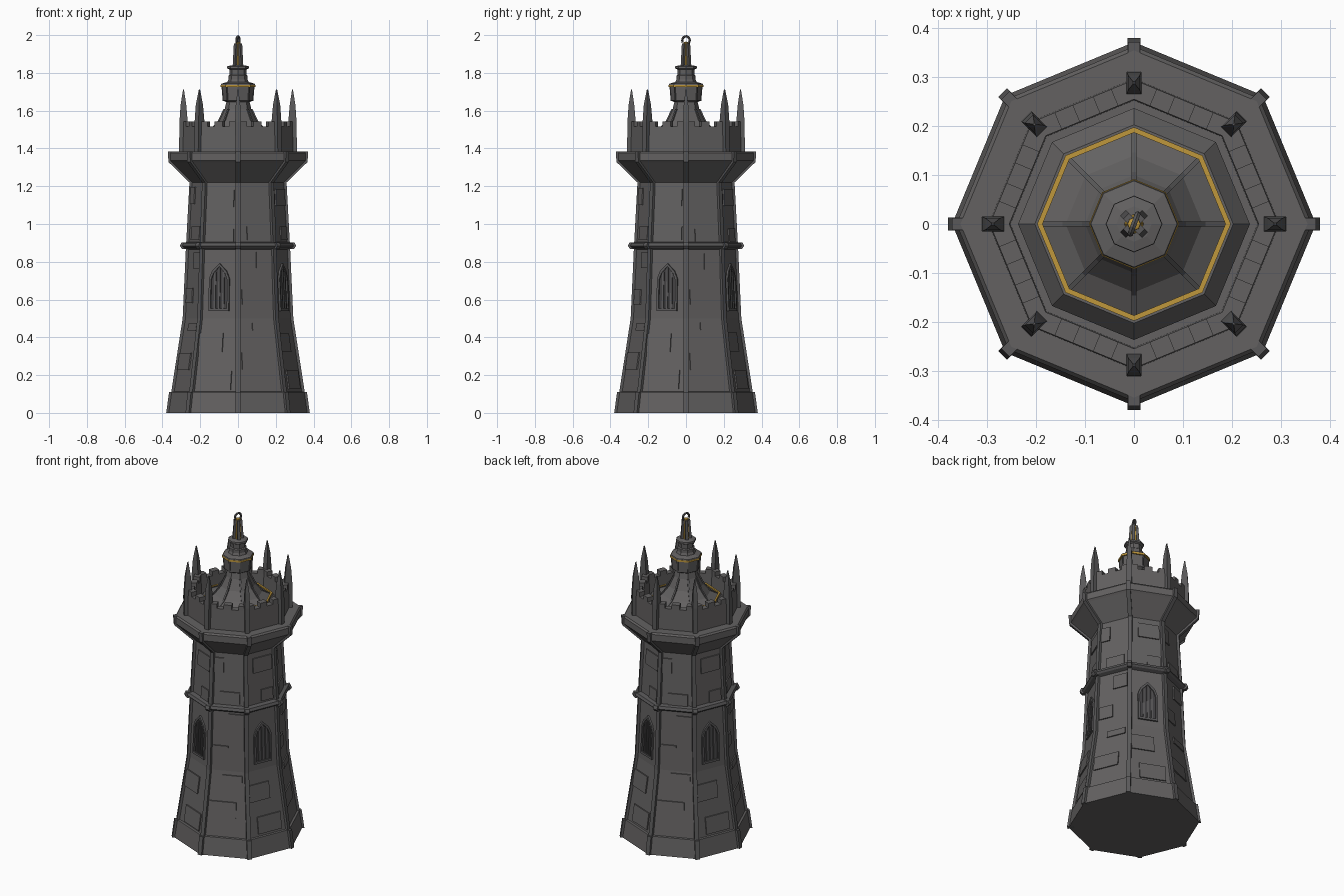
import bpy, bmesh, math, random
from mathutils import Vector

if "Cube" in bpy.data.objects:
    bpy.data.objects.remove(bpy.data.objects["Cube"])

random.seed(4)
C8 = math.cos(math.pi / 8)


def mat(name, r, g, b):
    m = bpy.data.materials.new(name)
    m.diffuse_color = (r, g, b, 1)
    m.use_nodes = True
    m.node_tree.nodes["Principled BSDF"].inputs["Base Color"].default_value = m.diffuse_color
    return m


STONE = mat("grey stone", 0.125, 0.12, 0.12)
TRIM = mat("dark trim stone", 0.10, 0.098, 0.10)
DARK = mat("window shadow", 0.055, 0.053, 0.056)
GOLD = mat("gold", 0.52, 0.31, 0.045)


def finish(name, bm, m):
    bmesh.ops.recalc_face_normals(bm, faces=bm.faces)
    me = bpy.data.meshes.new(name)
    bm.to_mesh(me)
    bm.free()
    me.materials.append(m)
    ob = bpy.data.objects.new(name, me)
    bpy.context.collection.objects.link(ob)
    return ob


def polar(a, r, t, z):
    """Point at angle a, distance r outward, t sideways."""
    return Vector((r * math.cos(a) - t * math.sin(a), r * math.sin(a) + t * math.cos(a), z))


def lathe(name, prof, m, closed=False):
    """Octagonal turning of an (r, z) profile; corners on the axes."""
    bm = bmesh.new()
    rings = []
    for r, z in prof:
        if r == 0:
            rings.append([bm.verts.new((0, 0, z))] * 8)
        else:
            rings.append([bm.verts.new(polar(i * math.pi / 4, r, 0, z)) for i in range(8)])
    pairs = list(zip(rings, rings[1:])) + ([(rings[-1], rings[0])] if closed else [])
    for a, b in pairs:
        for i in range(8):
            j = (i + 1) % 8
            f = list(dict.fromkeys((a[i], a[j], b[j], b[i])))
            if len(f) > 2:
                bm.faces.new(f)
    return finish(name, bm, m)


def hull(bm, pts):
    vs = [bm.verts.new(p) for p in pts]
    res = bmesh.ops.convex_hull(bm, input=vs)
    bmesh.ops.delete(bm, geom=[v for v in res["geom_interior"] if isinstance(v, bmesh.types.BMVert)], context='VERTS')


def ribs(name, prof, w, out, depth, m):
    """Corner strips that follow a profile on all eight corners."""
    bm = bmesh.new()
    for k in range(8):
        a = k * math.pi / 4
        for (r0, z0), (r1, z1) in zip(prof, prof[1:]):
            hull(bm, [polar(a, r + d, t, z) for r, z in ((r0, z0), (r1, z1))
                      for d in (-depth, out) for t in (-w / 2, w / 2)])
    return finish(name, bm, m)


WALL = [(0.345, 0.10), (0.283, 0.5), (0.266, 0.87), (0.247, 1.22)]


def apothem(z):
    for (r0, z0), (r1, z1) in zip(WALL, WALL[1:]):
        if z <= z1:
            break
    return (r0 + (r1 - r0) * (z - z0) / (z1 - z0)) * C8


def plate(bm, a, pts, o0, o1):
    """Flat polygon in (sideways, height) laid on a wall face."""
    lo = [bm.verts.new(polar(a, apothem(z) + o0, t, z)) for t, z in pts]
    hi = [bm.verts.new(polar(a, apothem(z) + o1, t, z)) for t, z in pts]
    n = len(pts)
    bm.faces.new(lo)
    bm.faces.new(hi)
    for i in range(n):
        j = (i + 1) % n
        bm.faces.new((lo[i], lo[j], hi[j], hi[i]))


def rect(t0, t1, z0, z1):
    return [(t0, z0), (t1, z0), (t1, z1), (t0, z1)]


# main tower: plinth, shaft, flared cornice, parapet wall and floor
lathe("tower_body", [(0, 0), (0.372, 0), (0.356, 0.11)] + [(0.343, 0.112)] + WALL[1:] + [
    (0.352, 1.325), (0.363, 1.335), (0.363, 1.375), (0.355, 1.385), (0.297, 1.385),
    (0.295, 1.515), (0.255, 1.515), (0.253, 1.42), (0, 1.42)], STONE)
ribs("plinth_ribs", [(0.369, 0), (0.354, 0.11)], 0.026, 0.011, 0.03, TRIM)
ribs("corner_ribs", WALL + [(0.358, 1.328), (0.362, 1.385)], 0.024, 0.010, 0.02, TRIM)
lathe("string_course", [(0.255, 0.862), (0.29, 0.874), (0.3, 0.884), (0.293, 0.9), (0.255, 0.906)], TRIM, True)
ribs("string_course_corners", [(0.285, 0.868), (0.297, 0.884), (0.288, 0.903)], 0.026, 0.011, 0.03, TRIM)

# merlons and corner spikes
bm = bmesh.new()
for k in range(8):
    a = (k + 0.5) * math.pi / 4
    for t in (-0.085, 0, 0.085):
        hull(bm, [polar(a, r * C8, t + s, z) for r in (0.255, 0.295) for s in (-0.023, 0.023) for z in (1.5, 1.542)])
finish("merlons", bm, STONE)

bm = bmesh.new()
for k in range(8):
    a = k * math.pi / 4
    levels = [(1.38, 0.262, 0.312, 0.014), (1.54, 0.266, 0.310, 0.015), (1.63, 0.274, 0.304, 0.012), (1.712, 0.286, 0.291, 0.002)]
    for p, q in zip(levels, levels[1:]):
        hull(bm, [polar(a, r, t, z) for z, r0, r1, w in (p, q) for r in (r0, r1) for t in (-w, w)])
finish("parapet_spikes", bm, TRIM)

# raised wall bricks: plain faces and window faces alternate
WIN_BRICKS = [(-0.065, 0.09, 0.12, 0.22), (-0.105, 0.03, 0.32, 0.42), (-0.05, 0.075, 1.09, 1.18), (0.0, 0.078, 0.91, 0.98)]
PLAIN_BRICKS = [(-0.1, 0.055, 0.23, 0.32), (-0.085, 0.0, 0.58, 0.66), (0.0, 0.088, 0.76, 0.845),
                (-0.05, 0.065, 0.91, 0.98), (-0.085, -0.03, 1.1, 1.19), (-0.03, 0.085, 0.44, 0.48)]
bm = bmesh.new()
for k in range(8):
    a = (k + 0.5) * math.pi / 4
    for t0, t1, z0, z1 in (WIN_BRICKS if k % 2 else PLAIN_BRICKS):
        dz = random.uniform(-0.008, 0.008)
        plate(bm, a, rect(t0, t1, z0 + dz, z1 + dz), -0.01, 0.007)
finish("wall_bricks", bm, STONE)

# lancet windows: dark pane, frame strips and bars
outer = [(-0.058, 0.54), (0.058, 0.54), (0.058, 0.71), (0.042, 0.75), (0, 0.792), (-0.042, 0.75), (-0.058, 0.71)]
inner = [(t * 0.8, 0.655 + (z - 0.655) * 0.88) for t, z in outer]
frame, pane, bars = bmesh.new(), bmesh.new(), bmesh.new()
for k in (1, 3, 5, 7):
    a = (k + 0.5) * math.pi / 4
    for i in range(7):
        j = (i + 1) % 7
        plate(frame, a, [outer[i], outer[j], inner[j], inner[i]], -0.005, 0.010)
    plate(pane, a, inner, -0.005, 0.002)
    for t, top in ((-0.024, 0.745), (0, 0.77), (0.024, 0.745)):
        plate(bars, a, rect(t - 0.005, t + 0.005, 0.55, top), -0.002, 0.008)
finish("window_frames", frame, TRIM)
finish("window_panes", pane, DARK)
finish("window_bars", bars, TRIM)

# roof, neck and lantern
ROOF = [(0.19, 1.475), (0.14, 1.5), (0.1, 1.548), (0.07, 1.61)]
lathe("roof", [(0, 1.415), (0.237, 1.415), (0.237, 1.435), (0.203, 1.475)] + ROOF + [
    (0.062, 1.645), (0.08, 1.655), (0.084, 1.72), (0.084, 1.728), (0, 1.728)], STONE)
ribs("roof_ribs", ROOF, 0.010, 0.006, 0.02, TRIM)
ribs("lantern_ribs", [(0.077, 1.652), (0.083, 1.725)], 0.008, 0.004, 0.01, TRIM)
lathe("roof_gold_ring", [(0.198, 1.465), (0.198, 1.484), (0.187, 1.484), (0.187, 1.465)], GOLD, True)
lathe("lantern_gold_ring", [(0.07, 1.726), (0.092, 1.726), (0.092, 1.737), (0.07, 1.737)], GOLD, True)
lathe("lantern_cap", [(0, 1.73), (0.09, 1.737), (0.088, 1.743), (0.056, 1.752), (0.05, 1.765), (0.05, 1.785), (0.044, 1.79),
                      (0.046, 1.818), (0.058, 1.824), (0.057, 1.835), (0.036, 1.84), (0, 1.842)], STONE)

# finial: four leaning posts round a gold core, with a hook on top
bm = bmesh.new()
for k in range(4):
    a = (k + 0.5) * math.pi / 2
    hull(bm, [polar(a, r + d, t, z) for r, z in ((0.024, 1.835), (0.015, 1.955)) for d in (-0.008, 0.008) for t in (-0.008, 0.008)])
finish("finial_posts", bm, TRIM)
lathe("finial_core", [(0, 1.835), (0.02, 1.835), (0.013, 1.962), (0, 1.966)], GOLD)

R, r = 0.021, 0.0065
bm = bmesh.new()
rings = []
for i in range(11):
    u = math.radians(-50 + 260 * i / 10)
    ring = []
    for j in range(6):
        v = j * math.pi / 3
        d = R + r * math.cos(v)
        ring.append(bm.verts.new(polar(math.radians(70), d * math.cos(u), r * math.sin(v), 1.9725 + d * math.sin(u))))
    rings.append(ring)
for p, q in zip(rings, rings[1:]):
    for j in range(6):
        bm.faces.new((p[j], p[(j + 1) % 6], q[(j + 1) % 6], q[j]))
bm.faces.new(rings[0])
bm.faces.new(rings[-1])
finish("top_hook", bm, TRIM)
